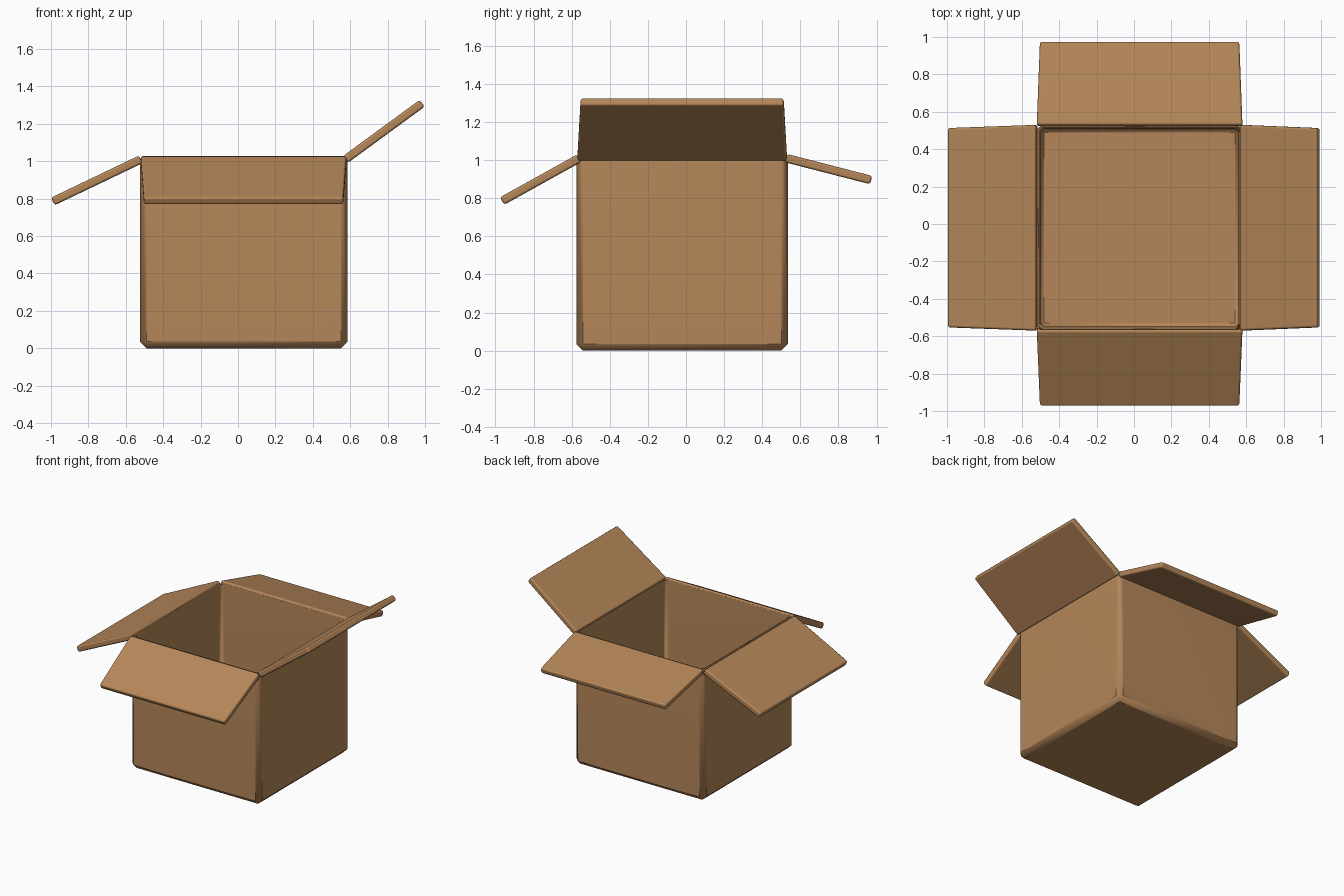
import bpy, bmesh, math
from mathutils import Matrix, Vector

old = bpy.data.objects.get("Cube")
if old:
    bpy.data.objects.remove(old, do_unlink=True)

CENTRE = Vector((0.03, -0.02, 0))
HALF = 0.555       # half the width of the box
RIM = 1.015        # height of the walls
HINGE_Z = 1.01
THICK = 0.045      # flap thickness

card = bpy.data.materials.new("cardboard brown")
card.use_nodes = True
card.diffuse_color = (0.46, 0.24, 0.10, 1)
bsdf = next(n for n in card.node_tree.nodes if n.type == 'BSDF_PRINCIPLED')
bsdf.inputs["Base Color"].default_value = card.diffuse_color
bsdf.inputs["Roughness"].default_value = 0.8


def finish(bm, name):
    """Turn a bmesh into a smooth-shaded cardboard object."""
    bmesh.ops.recalc_face_normals(bm, faces=bm.faces)
    mesh = bpy.data.meshes.new(name)
    bm.to_mesh(mesh)
    bm.free()
    mesh.materials.append(card)
    mesh.shade_smooth()
    obj = bpy.data.objects.new(name, mesh)
    bpy.context.collection.objects.link(obj)
    return obj


def soften(obj, width, segments):
    """Rounded edges that leave the large faces flat."""
    bev = obj.modifiers.new("Bevel", 'BEVEL')
    bev.width = width
    bev.segments = segments
    bev.limit_method = 'ANGLE'
    bev.harden_normals = True


# Open box: chamfered shell with its thickness turned inwards
bm = bmesh.new()
bmesh.ops.create_cube(bm, size=1)
bmesh.ops.scale(bm, vec=(2 * HALF, 2 * HALF, RIM), verts=bm.verts)
bmesh.ops.translate(bm, vec=CENTRE + Vector((0, 0, RIM / 2)), verts=bm.verts)
lid = [f for f in bm.faces if f.normal.z > 0.9]
bmesh.ops.delete(bm, geom=lid, context='FACES_ONLY')
box = finish(bm, "box_body")
soften(box, 0.035, 1)
wall = box.modifiers.new("Wall", 'SOLIDIFY')
wall.thickness = 0.028
wall.offset = -1
weighted = box.modifiers.new("Normals", 'WEIGHTED_NORMAL')
weighted.keep_sharp = True


def flap(name, turn, hinge, tip, tip_z):
    """Tapered plate running outwards from the rim, turned about the box."""
    start, end = Vector((hinge, 0, HINGE_Z)), Vector((tip, 0, tip_z))
    along = (end - start).normalized()
    up = Vector((-along.z, 0, along.x)) * THICK / 2
    bm = bmesh.new()
    rings = []
    for point, half in ((start, 0.55), (end, 0.533)):
        rings.append([bm.verts.new(point + up * s + Vector((0, half * w, 0)))
                      for s, w in ((1, 1), (1, -1), (-1, -1), (-1, 1))])
    a, b = rings
    bm.faces.new(a)
    bm.faces.new(b)
    for i in range(4):
        j = (i + 1) % 4
        bm.faces.new((a[i], a[j], b[j], b[i]))
    spin = Matrix.Translation(CENTRE) @ Matrix.Rotation(math.radians(turn), 4, 'Z')
    bmesh.ops.transform(bm, matrix=spin, verts=bm.verts)
    soften(finish(bm, name), 0.013, 2)


# Four flaps, each folded to its own angle
flap("left_flap", 0, 0.545, 0.955, 1.31)
flap("back_flap", 90, 0.545, 0.992, 0.895)
flap("right_flap", 180, 0.55, 1.02, 0.785)
flap("front_flap", 270, 0.54, 0.945, 0.785)
